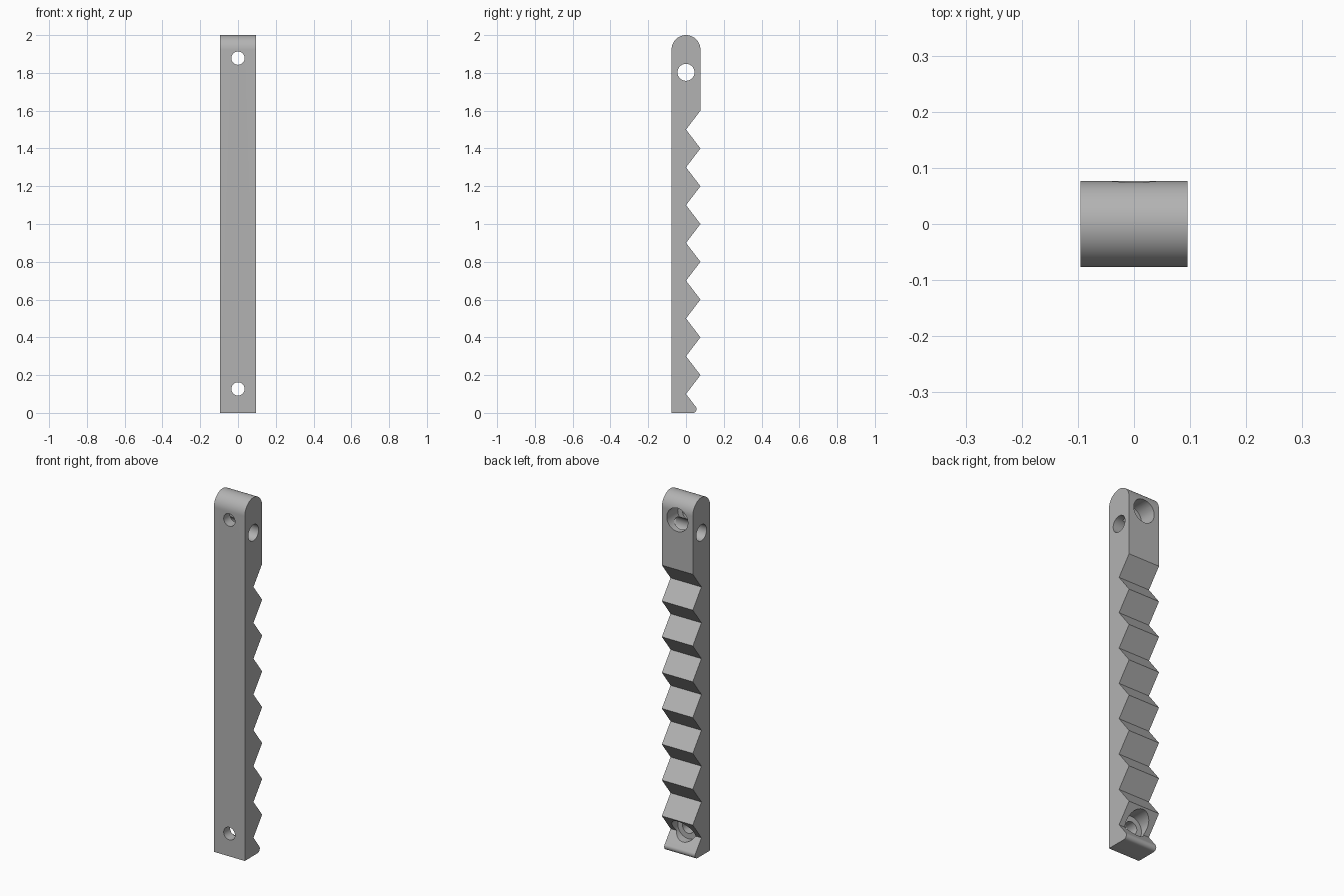
import bpy
import bmesh
import math
from mathutils import Matrix

cube = bpy.data.objects.get("Cube")
if cube:
    bpy.data.objects.remove(cube, do_unlink=True)

HALF_WIDTH, HALF_DEPTH, HEIGHT = 0.0955, 0.0765, 2.0
PITCH, VALLEYS = 0.2, 8

grey = bpy.data.materials.new("plain grey")
grey.use_nodes = True
COLOUR = (0.45, 0.45, 0.45, 1)
grey.diffuse_color = COLOUR
grey.node_tree.nodes["Principled BSDF"].inputs["Base Color"].default_value = COLOUR


def arc(cy, cz, radius, start, end, steps):
    angles = [math.radians(start + (end - start) * i / steps) for i in range(steps + 1)]
    return [(cy + radius * math.cos(a), cz + radius * math.sin(a)) for a in angles]


def link(name, bm):
    mesh = bpy.data.meshes.new(name)
    bmesh.ops.recalc_face_normals(bm, faces=bm.faces)
    bm.to_mesh(mesh)
    bm.free()
    obj = bpy.data.objects.new(name, mesh)
    bpy.context.collection.objects.link(obj)
    mesh.materials.append(grey)
    return obj


# Side profile: rounded toe, saw teeth up the back, domed top
profile = [(-HALF_DEPTH, 0)] + arc(0.036, 0.02, 0.02, -90, 37.5, 10)
for i in range(VALLEYS):
    z = PITCH * (i + 0.5)
    profile += [(0, z), (HALF_DEPTH, z + PITCH / 2)]
profile += arc(0, HEIGHT - HALF_DEPTH, HALF_DEPTH, 0, 180, 32)

bm = bmesh.new()
side = bm.faces.new([bm.verts.new((-HALF_WIDTH, y, z)) for y, z in profile])
extruded = bmesh.ops.extrude_face_region(bm, geom=[side])["geom"]
bmesh.ops.translate(bm, vec=(2 * HALF_WIDTH, 0, 0),
                    verts=[v for v in extruded if isinstance(v, bmesh.types.BMVert)])
bar = link("toothed_bar", bm)


# Drilled holes, cut with hidden cylinders
def drill(name, axis, radius, start, end, z):
    bm = bmesh.new()
    bmesh.ops.create_cone(bm, cap_ends=True, segments=48, radius1=radius,
                          radius2=radius, depth=end - start)
    bmesh.ops.rotate(bm, verts=bm.verts,
                     matrix=Matrix.Rotation(math.pi / 2, 3, "Y" if axis == "x" else "X"))
    mid = (start + end) / 2
    bmesh.ops.translate(bm, verts=bm.verts, vec=(mid, 0, z) if axis == "x" else (0, mid, z))
    cutter = link(name, bm)
    cutter.hide_render = True
    cutter.hide_viewport = True
    cut = bar.modifiers.new(name, "BOOLEAN")
    cut.operation = "DIFFERENCE"
    cut.solver = "EXACT"
    cut.object = cutter
    return cutter


cutters = [drill("cross_hole_cutter", "x", 0.045, -0.2, 0.2, 1.803)]
for label, z in (("lower", 0.127), ("upper", 1.878)):
    cutters.append(drill(label + "_bolt_hole_cutter", "y", 0.035, -0.2, 0.2, z))
    cutters.append(drill(label + "_counterbore_cutter", "y", 0.065, -0.02, 0.2, z))

# Bake the cuts, drop the cutters and smooth the curved walls
bpy.context.view_layer.update()
evaluated = bar.evaluated_get(bpy.context.evaluated_depsgraph_get())
bar.data = bpy.data.meshes.new_from_object(evaluated)
bar.modifiers.clear()
for cutter in cutters:
    bpy.data.objects.remove(cutter, do_unlink=True)
bpy.context.view_layer.objects.active = bar
bar.select_set(True)
bpy.ops.object.shade_smooth_by_angle(angle=math.radians(30))
